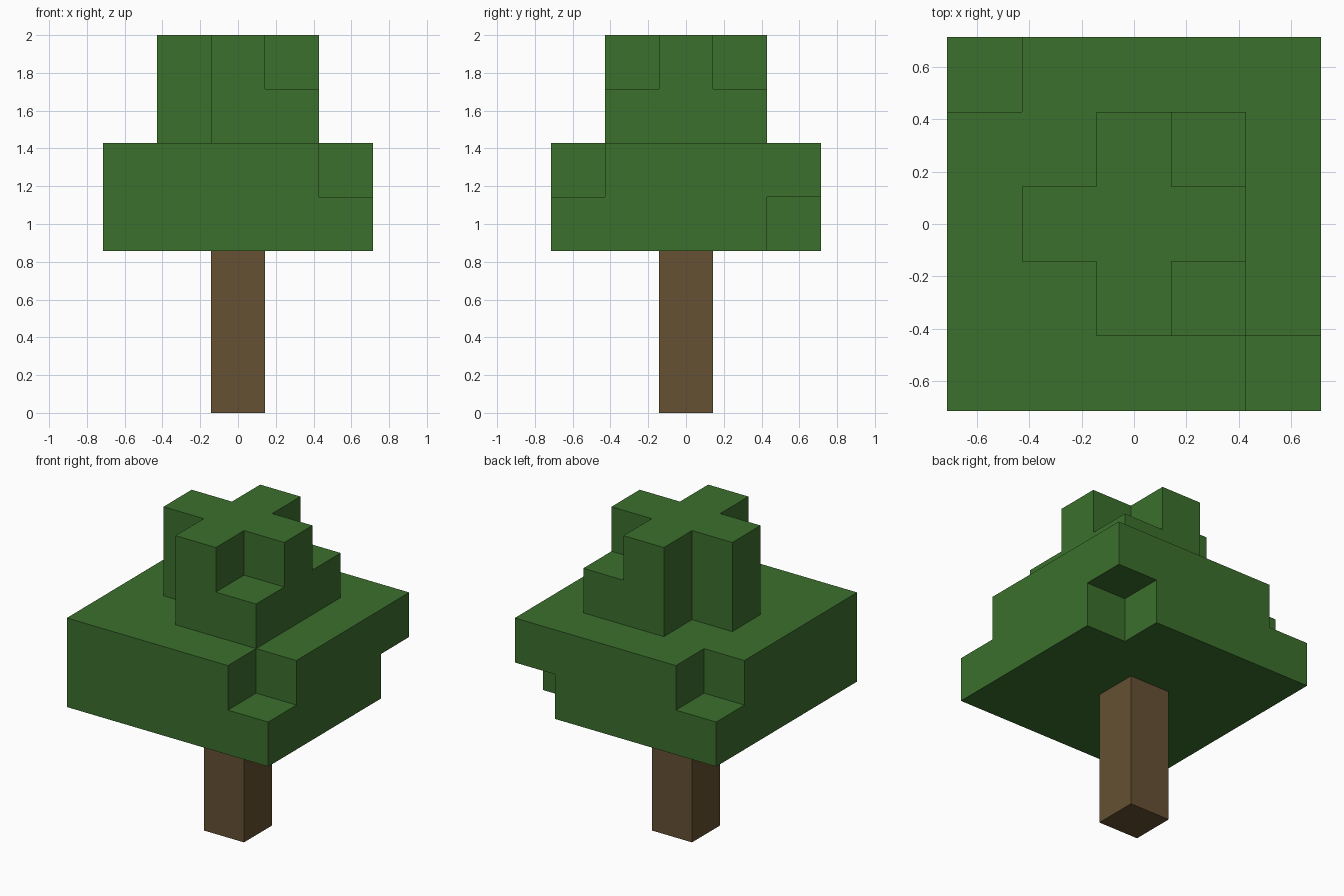
import bpy
import bmesh
from mathutils import Matrix, Vector

cube = bpy.data.objects.get("Cube")
if cube:
    bpy.data.objects.remove(cube, do_unlink=True)

UNIT = 2 / 7  # the whole tree is seven blocks tall


def make_material(name, colour):
    mat = bpy.data.materials.new(name)
    mat.use_nodes = True
    mat.diffuse_color = colour
    mat.node_tree.nodes["Principled BSDF"].inputs["Base Color"].default_value = colour
    return mat


def layer(z, radius, missing=()):
    """Square layer of block cells, without the listed corners."""
    span = range(-radius, radius + 1)
    gaps = {(sx * radius, sy * radius) for sx, sy in missing}
    return {(x, y, z) for x in span for y in span if (x, y) not in gaps}


def build_blocks(name, cells, mat):
    """Join block cells into one closed shell with only the outer faces."""
    bm = bmesh.new()
    for cell in cells:
        centre = Vector(cell) + Vector((0, 0, 0.5))
        for axis in range(3):
            for sign in (-1, 1):
                normal = Vector((0, 0, 0))
                normal[axis] = sign
                if tuple(int(c) for c in Vector(cell) + normal) in cells:
                    continue
                u = Vector((0, 0, 0))
                u[(axis + 1) % 3] = 0.5
                v = normal.cross(u)
                mid = centre + normal / 2
                corners = (mid - u - v, mid + u - v, mid + u + v, mid - u + v)
                bm.faces.new([bm.verts.new(c * UNIT) for c in corners])
    bmesh.ops.remove_doubles(bm, verts=bm.verts, dist=0.001)
    mesh = bpy.data.meshes.new(name)
    bm.to_mesh(mesh)
    bm.free()
    mesh.materials.append(mat)
    obj = bpy.data.objects.new(name, mesh)
    bpy.context.collection.objects.link(obj)
    return obj


bark = make_material("bark brown", (0.130, 0.082, 0.033, 1))
leaf = make_material("leaf green", (0.045, 0.162, 0.026, 1))

# Trunk: a single tall post
trunk_height = 3 * UNIT
bm = bmesh.new()
bmesh.ops.create_cube(bm, size=1, matrix=Matrix.Translation((0, 0, trunk_height / 2))
                      @ Matrix.Diagonal((UNIT, UNIT, trunk_height, 1)))
trunk_mesh = bpy.data.meshes.new("trunk")
bm.to_mesh(trunk_mesh)
bm.free()
trunk_mesh.materials.append(bark)
bpy.context.collection.objects.link(bpy.data.objects.new("trunk", trunk_mesh))

# Canopy: wide lower layers and a narrow crown, each with some corners gone
canopy = layer(3, 2, [(1, 1)])
canopy |= layer(4, 2, [(1, -1), (-1, 1)])
canopy |= layer(5, 1, [(-1, -1), (-1, 1)])
canopy |= layer(6, 1, [(-1, -1), (-1, 1), (1, -1), (1, 1)])
build_blocks("canopy", canopy, leaf)
